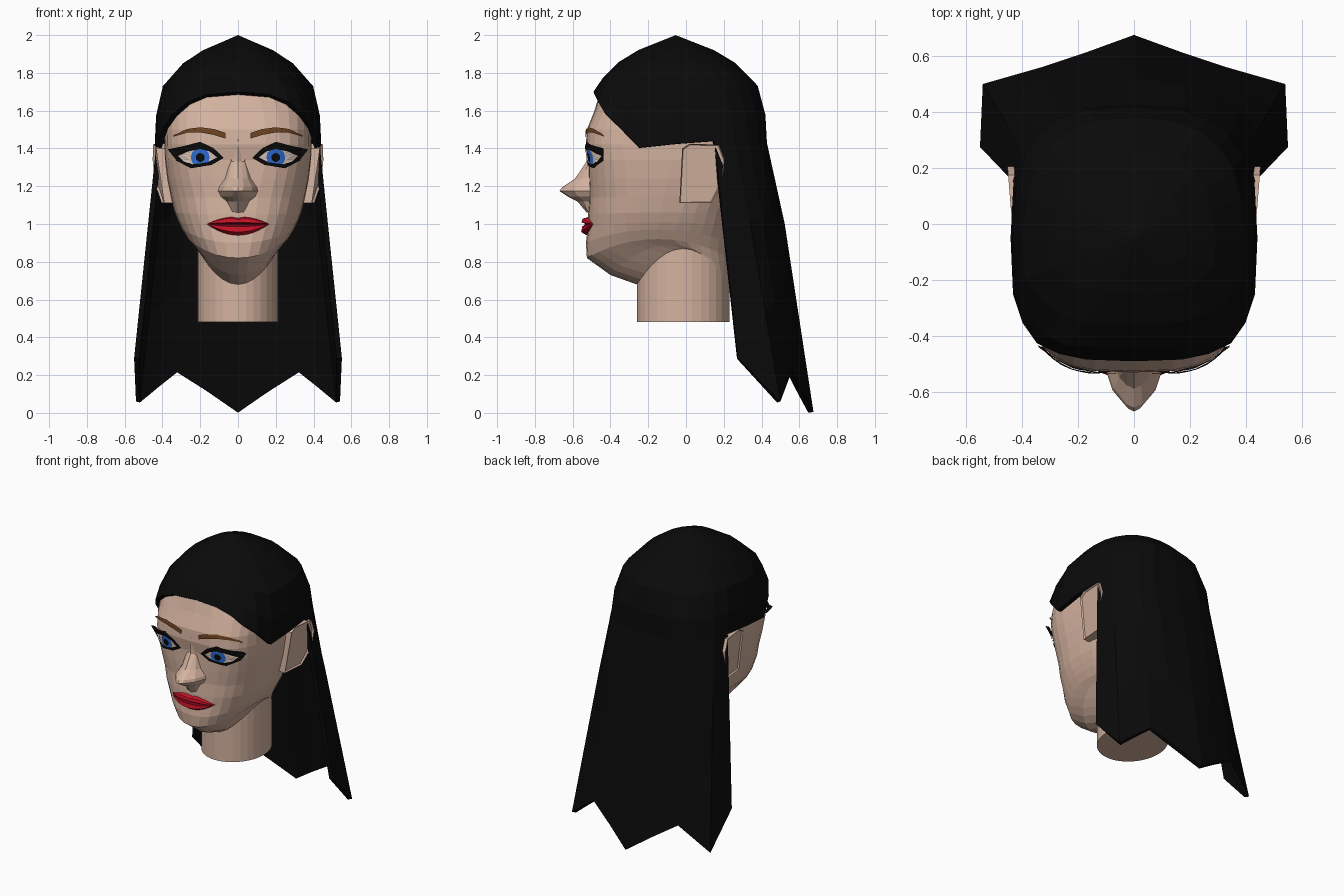
import bpy, bmesh, math
from mathutils import Vector
from mathutils.bvhtree import BVHTree

if "Cube" in bpy.data.objects:
    bpy.data.objects.remove(bpy.data.objects["Cube"])


def mat(name, r, g, b):
    m = bpy.data.materials.new(name)
    m.diffuse_color = (r, g, b, 1)
    m.use_nodes = True
    m.node_tree.nodes["Principled BSDF"].inputs["Base Color"].default_value = m.diffuse_color
    return m


SKIN = mat("skin", .66, .45, .35)
HAIR = mat("hair black", .003, .003, .003)
BROW = mat("brow brown", .15, .055, .015)
WHITE = mat("eye pale", .78, .62, .52)
BLUE = mat("iris blue", .03, .17, .75)
RED = mat("lip red", .58, .006, .02)
DARK = mat("lip seam", .16, .002, .008)


def finish(name, bm, mats, mirror=False):
    bmesh.ops.remove_doubles(bm, verts=bm.verts, dist=.0004)
    bmesh.ops.recalc_face_normals(bm, faces=bm.faces)
    me = bpy.data.meshes.new(name)
    bm.to_mesh(me)
    bm.free()
    for m in mats:
        me.materials.append(m)
    ob = bpy.data.objects.new(name, me)
    bpy.context.collection.objects.link(ob)
    if mirror:
        ob.modifiers.new("mirror", 'MIRROR')
    return ob


def loft(rows, closed=True, cap=False):
    """Quads between successive rows of points."""
    bm = bmesh.new()
    vs = [[bm.verts.new(p) for p in r] for r in rows]
    n = len(rows[0])
    for i in range(len(rows) - 1):
        for j in range(n if closed else n - 1):
            k = (j + 1) % n
            bm.faces.new((vs[i][j], vs[i][k], vs[i + 1][k], vs[i + 1][j]))
    if cap:
        bm.faces.new(vs[0])
        bm.faces.new(vs[-1])
    return bm


def oval(t, w, yf, yb, n):
    """Point on a squarish oval; t = 0 is the front."""
    s, c = math.sin(t), math.cos(t)
    p = 2 / n
    return (math.copysign(abs(s) ** p, s) * w,
            (yf + yb) / 2 - math.copysign(abs(c) ** p, c) * (yb - yf) / 2)


# Head and neck: front height, side height, half width, front, back, squareness
RINGS = [(1.88, 1.88, .20, -.25, .12, 2), (1.78, 1.78, .33, -.40, .27, 2.2),
         (1.68, 1.68, .38, -.46, .33, 2.6), (1.60, 1.60, .395, -.485, .36, 3),
         (1.50, 1.50, .39, -.525, .37, 3.3), (1.42, 1.42, .39, -.53, .37, 3.4),
         (1.34, 1.34, .387, -.515, .36, 3.4), (1.24, 1.24, .375, -.515, .33, 3),
         (1.14, 1.14, .355, -.512, .28, 2.7), (1.05, 1.06, .335, -.518, .25, 2.6),
         (.98, 1.01, .315, -.52, .24, 2.5), (.90, .97, .295, -.53, .23, 2.3),
         (.82, .92, .265, -.525, .23, 2.1), (.73, .89, .235, -.40, .23, 2),
         (.68, .87, .215, -.26, .23, 2), (.48, .48, .215, -.26, .23, 2)]
rows = []
for zf, zs, w, yf, yb, n in RINGS:
    ring = []
    for j in range(32):
        t = j * math.tau / 32
        x, y = oval(t, w, yf, yb, n)
        ring.append((x, y, zf + (zs - zf) * math.sin(t) ** 2))
    rows.append(ring)
bm = loft(rows, cap=True)
tree = BVHTree.FromBMesh(bm)
finish("head_and_neck", bm, [SKIN])


def face_y(x, z):
    hit = tree.ray_cast(Vector((x, -2, z)), Vector((0, 1, 0)))[0]
    return min(hit.y if hit else -.43, -.425)


def patch(name, a, b, m, off, closed=True):
    """Thin sheet between two outlines, laid over the face and mirrored."""
    bm = loft([[(x, 0, z) for x, z in a], [(x, 0, z) for x, z in b]], closed)
    bmesh.ops.remove_doubles(bm, verts=bm.verts, dist=.0004)
    bmesh.ops.subdivide_edges(bm, edges=bm.edges, cuts=2, use_grid_fill=True)
    for v in bm.verts:
        v.co.y = face_y(v.co.x, v.co.z) - off
    finish(name, bm, [m], True)


def circle(r, n=12):
    return [(.2 + r * math.cos(i * math.tau / n), 1.352 + r * math.sin(i * math.tau / n))
            for i in range(n)]


# Eyes and brows
lash = [(.075, 1.35), (.13, 1.402), (.20, 1.435), (.29, 1.412),
        (.372, 1.395), (.325, 1.335), (.25, 1.295), (.14, 1.313)]
lid = [(.11, 1.352), (.15, 1.384), (.20, 1.397), (.265, 1.384),
       (.318, 1.36), (.285, 1.33), (.24, 1.316), (.16, 1.327)]
patch("eye_white", lid, [(.2, 1.352)] * 8, WHITE, .005)
patch("eyelashes", lash, lid, HAIR, .012)
patch("iris", circle(.05), [(.2, 1.352)] * 12, BLUE, .009)
patch("pupil", circle(.024), [(.2, 1.352)] * 12, HAIR, .013)
patch("eyebrow", [(.065, 1.482), (.13, 1.503), (.20, 1.512), (.27, 1.503), (.345, 1.468)],
      [(.065, 1.452), (.13, 1.472), (.20, 1.485), (.27, 1.483), (.34, 1.463)], BROW, .009, False)

# Nose: height, half width at the face, half width of ridge, ridge depth
NOSE = [(1.45, .05, .02, -.53), (1.33, .05, .022, -.527), (1.24, .075, .026, -.588),
        (1.195, .105, .03, -.655), (1.175, .11, .022, -.67), (1.145, .095, .03, -.625),
        (1.12, .065, .025, -.575), (1.06, .04, .015, -.525)]
rows = []
for z, w, r, y in NOSE:
    m = y * .55 - .5 * .45
    rows.append([(-w, -.495, z), (-w * .7, m, z), (-r, y + .012, z), (0, y, z),
                 (r, y + .012, z), (w * .7, m, z), (w, -.495, z)])
finish("nose", loft(rows, cap=True), [SKIN])

# Lips: rows run from the upper edge to the lower edge
rows = []
for up, out in ((.04, -.002), (.032, .026), (.008, .03), (.003, .012),
                (-.003, .012), (-.014, .026), (-.042, .028), (-.06, -.002)):
    row = []
    for i in range(13):
        u = (i - 6) / 6
        h = 1 - abs(u) ** 2
        dip = .008 * max(0, 1 - abs(u) * 4) if up > .02 else 0
        x, z = .165 * u, 1.0 + up * h - dip
        row.append((x, face_y(x, z) - .004 - out * math.sqrt(h), z))
    rows.append(row)
bm = loft(rows, False)
bm.faces.ensure_lookup_table()
for i, f in enumerate(bm.faces):
    f.material_index = 1 if i // 12 in (2, 3, 4) else 0
finish("lips", bm, [RED, DARK])

# Ears: tilted plates with a sunken inner panel
bm = bmesh.new()
outline = [(-.02, 1.40), (.02, 1.425), (.175, 1.42), (.205, 1.34), (.19, 1.22), (.135, 1.11), (-.035, 1.11)]
front = [bm.verts.new((.40 + .045 * min(1, (z - 1.1) / .15) + .08 * (y - .12), y, z)) for y, z in outline]
back = [bm.verts.new((v.co.x - (.09 if v.co.y < .1 else .04), v.co.y, v.co.z)) for v in front]
panel = bm.faces.new(front)
bm.faces.new(back[::-1])
for i in range(7):
    k = (i + 1) % 7
    bm.faces.new((front[i], back[i], back[k], front[k]))
bmesh.ops.inset_region(bm, faces=[panel], thickness=.02, depth=0)
bmesh.ops.inset_region(bm, faces=[panel], thickness=.007, depth=0)
for v in panel.verts:
    v.co.x -= .012
finish("ear", bm, [SKIN], True)

# Hair cap: 24 strands of faces from the crown to the hairline
EDGE = [1.70, 1.685, 1.645, 1.58, 1.51, 1.405, 1.425, 1.44] + [1.43] * 5
PROFILE = [(2.0, 0), (1.92, .42), (1.85, .66), (1.73, .90), (1.58, .98), (1.40, 1)]


def spread(z):
    for (z0, s0), (z1, s1) in zip(PROFILE, PROFILE[1:]):
        if z >= z1 - 1e-6:
            return s0 + (s1 - s0) * (z0 - z) / (z0 - z1)
    return 1


def hair_point(j, f):
    z = 2 - (2 - EDGE[min(j, 24 - j)]) * f
    s = spread(z)
    x, y = oval(j * math.tau / 24, .442 * s, -.475 * s, .485 * s, 2 + f * 1.1)
    return Vector((x, y - .055, z))


cap = [[hair_point(j, f) for j in range(24)] for f in (0, .14, .26, .47, .74, 1)]
ob = finish("hair_cap", loft(cap), [HAIR])

# Long hair: falls from the back of the cap to a zigzag hem
HEM = [(.55, .275, .29), (.54, .50, .06), (.435, .53, .14), (.33, .56, .22), (.165, .615, .115), (0, .675, .005)]
hem = [Vector(p) for p in HEM] + [Vector((-x, y, z)) for x, y, z in HEM[-2::-1]]
top = [hair_point(j, 1) for j in range(7, 18)]
rows = [top]
for f, bulge in ((.3, .02), (.65, .01), (1, 0)):
    row = []
    for a, b in zip(top, hem):
        p = a.lerp(b, f)
        p.y += bulge * max(0, (a.y - .15) / .28)
        row.append(p)
    rows.append(row)
fall = finish("long_hair", loft(rows, False), [HAIR])

# Give both hair sheets a thickness, growing inwards
for o, centre in ((ob, Vector((0, -.05, 1.4))), (fall, Vector((0, -.1, .8)))):
    f = o.data.polygons[len(o.data.polygons) // 2]
    outward = f.normal.dot(f.center - centre) > 0
    if not outward:
        o.data.flip_normals()
    s = o.modifiers.new("thickness", 'SOLIDIFY')
    s.thickness = .028
    s.offset = -1
